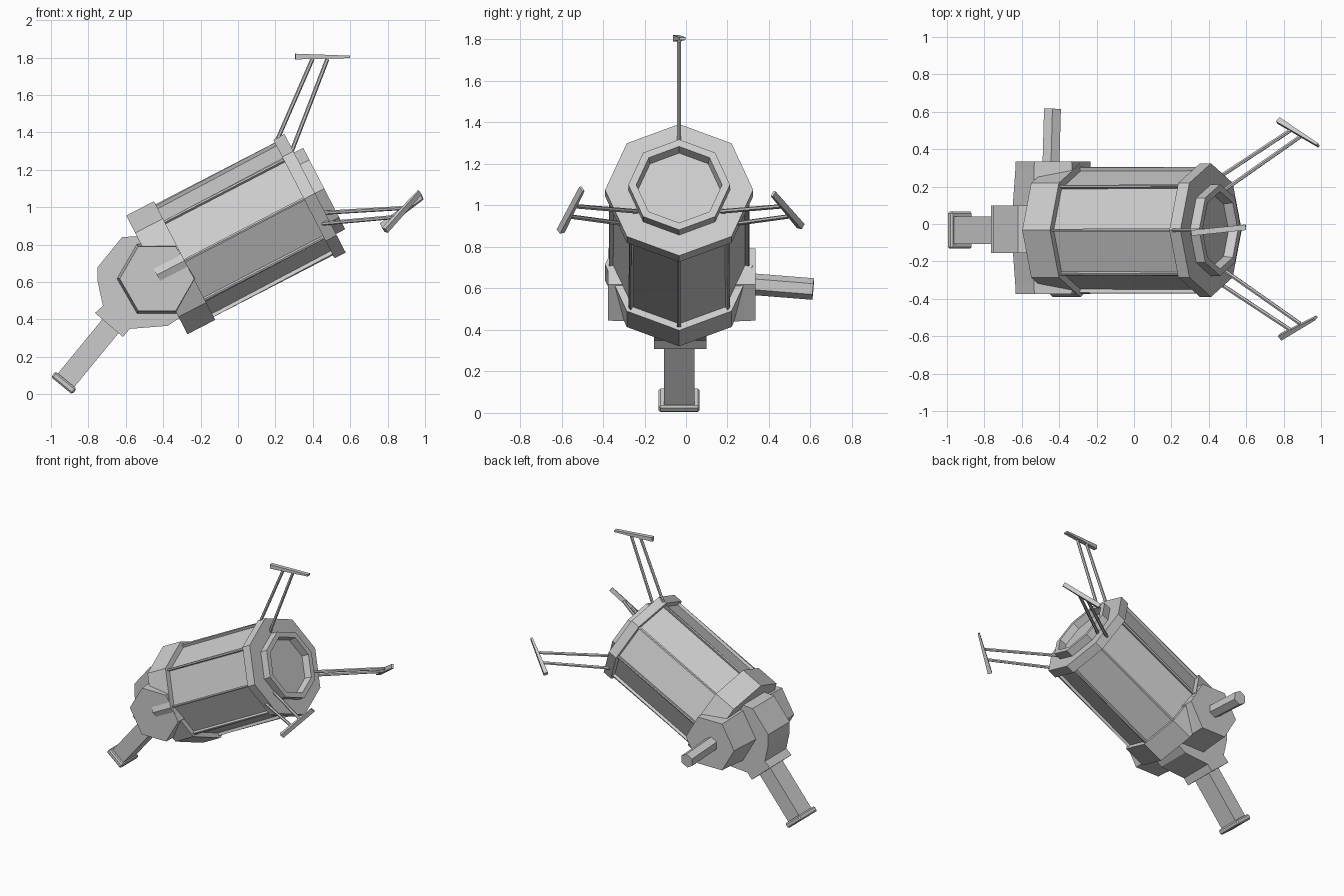
import bpy, bmesh
from math import radians, pi, sin, cos
from mathutils import Matrix, Vector

if "Cube" in bpy.data.objects:
    bpy.data.objects.remove(bpy.data.objects["Cube"])

Y0 = -0.033                                   # centre plane of the whole machine
BODY = Matrix.Translation((0.412, Y0, 1.075)) @ Matrix.Rotation(radians(-27.3), 4, 'Y')


def finish(name, bm):
    bmesh.ops.recalc_face_normals(bm, faces=bm.faces)
    me = bpy.data.meshes.new(name)
    bm.to_mesh(me)
    bm.free()
    ob = bpy.data.objects.new(name, me)
    bpy.context.collection.objects.link(ob)
    return ob


def turned(profile, n, matrix, start=0.0):
    """Faceted turned solid round local X; profile is (x, radius) pairs."""
    bm = bmesh.new()
    rings = []
    for x, r in profile:
        angles = [start + 2 * pi * k / n for k in range(n)]
        rings.append([bm.verts.new((x, r * sin(t), r * cos(t))) for t in angles])
    sides = []
    for a, b in zip(rings, rings[1:]):
        for k in range(n):
            j = (k + 1) % n
            sides.append(bm.faces.new((a[k], a[j], b[j], b[k])))
    bm.faces.new(rings[0])
    bm.faces.new(rings[-1])
    bmesh.ops.recalc_face_normals(bm, faces=bm.faces)
    bm.transform(matrix)
    return bm, sides


def rod(name, p, q, r, n, matrix=Matrix(), start=0.0):
    p, q = Vector(p), Vector(q)
    m = Matrix.Translation(p) @ (q - p).to_track_quat('X', 'Z').to_matrix().to_4x4()
    return finish(name, turned([(0, r), ((q - p).length, r)], n, matrix @ m, start)[0])


def slab(name, pts, half, matrix):
    """Profile in the XZ plane extruded to +-half along Y."""
    bm = bmesh.new()
    a = [bm.verts.new((x, -half, z)) for x, z in pts]
    b = [bm.verts.new((x, half, z)) for x, z in pts]
    bm.faces.new(a)
    bm.faces.new(b)
    for k in range(len(pts)):
        j = (k + 1) % len(pts)
        bm.faces.new((a[k], a[j], b[j], b[k]))
    bm.transform(matrix)
    return finish(name, bm)


# barrel with recessed panels between corner ribs
bm, sides = turned([(-0.80, 0.339), (-0.05, 0.339)], 8, BODY)
bmesh.ops.inset_individual(bm, faces=sides, thickness=0.013)
bmesh.ops.inset_individual(bm, faces=sides, thickness=0.003, depth=-0.02)
finish("barrel", bm)

# end rings and muzzle with a recessed floor
finish("rear_ring", turned([(-0.952, 0.357), (-0.785, 0.357)], 8, BODY)[0])
finish("front_ring", turned([(-0.067, 0.357), (0, 0.357)], 8, BODY)[0])
finish("muzzle", turned([(-0.02, 0.245), (0.055, 0.245), (0.055, 0.207),
                         (0.003, 0.198)], 8, BODY)[0])

# three prongs, each two rods carrying a tapered claw bar
for label, deg, dr in (("top", 0, 0), ("left", 120, -0.03), ("right", -120, -0.03)):
    m = BODY @ Matrix.Rotation(radians(deg), 4, 'X') @ Matrix.Translation((0, 0, dr))
    rod(label + "_prong_rear_rod", (-0.05, 0, 0.345), (0.318, 0, 0.645), 0.011, 6, m)
    rod(label + "_prong_front_rod", (-0.01, 0, 0.255), (0.387, 0, 0.607), 0.011, 6, m)
    twist = (Matrix.Translation((0.37, 0, 0.63))
             @ Matrix.Rotation(radians(6), 4, Vector((0.47, 0, 0.885)))
             @ Matrix.Translation((-0.37, 0, -0.63)))
    slab(label + "_prong_claw", [(0.233, 0.685), (0.247, 0.712), (0.503, 0.568),
                                 (0.498, 0.556)], 0.015, m @ twist)

# rear housing: hexagonal cross drum and central block with grip socket
DRUM = Matrix.Translation((-0.433, Y0 + 0.013, 0.618)) @ Matrix.Rotation(pi / 2, 4, 'Z')
finish("cross_drum", turned([(-0.355, 0.2), (-0.30, 0.202), (-0.12, 0.215), (0.12, 0.215),
                             (0.30, 0.202), (0.355, 0.2)], 6, DRUM, pi / 6)[0])
slab("central_housing", [(-0.75, 0.68), (-0.62, 0.84), (-0.52, 0.847), (-0.31, 0.72),
                         (-0.23, 0.51), (-0.31, 0.41), (-0.375, 0.366), (-0.578, 0.35),
                         (-0.615, 0.307), (-0.765, 0.435), (-0.722, 0.473), (-0.75, 0.60)],
     0.127, Matrix.Translation((0, -0.028, 0)))

# rear grip and its end cap, local Z runs up the grip
GRIP = Matrix.Translation((-0.93, Y0, 0.062)) @ Matrix.Rotation(radians(39.4), 4, 'Y')
slab("rear_grip", [(-0.057, 0), (0.057, 0), (0.057, 0.46), (-0.057, 0.46)], 0.073, GRIP)
cap = slab("grip_end_cap", [(-0.073, -0.021), (0.073, -0.021), (0.073, 0.018),
                            (-0.073, 0.018)], 0.099, GRIP)
bev = cap.modifiers.new("chamfer", 'BEVEL')
bev.width = 0.009
bev.segments = 1

# hexagonal side grip
rod("side_grip", (-0.446, 0.25, 0.626), (-0.436, 0.613, 0.597), 0.052, 6)
